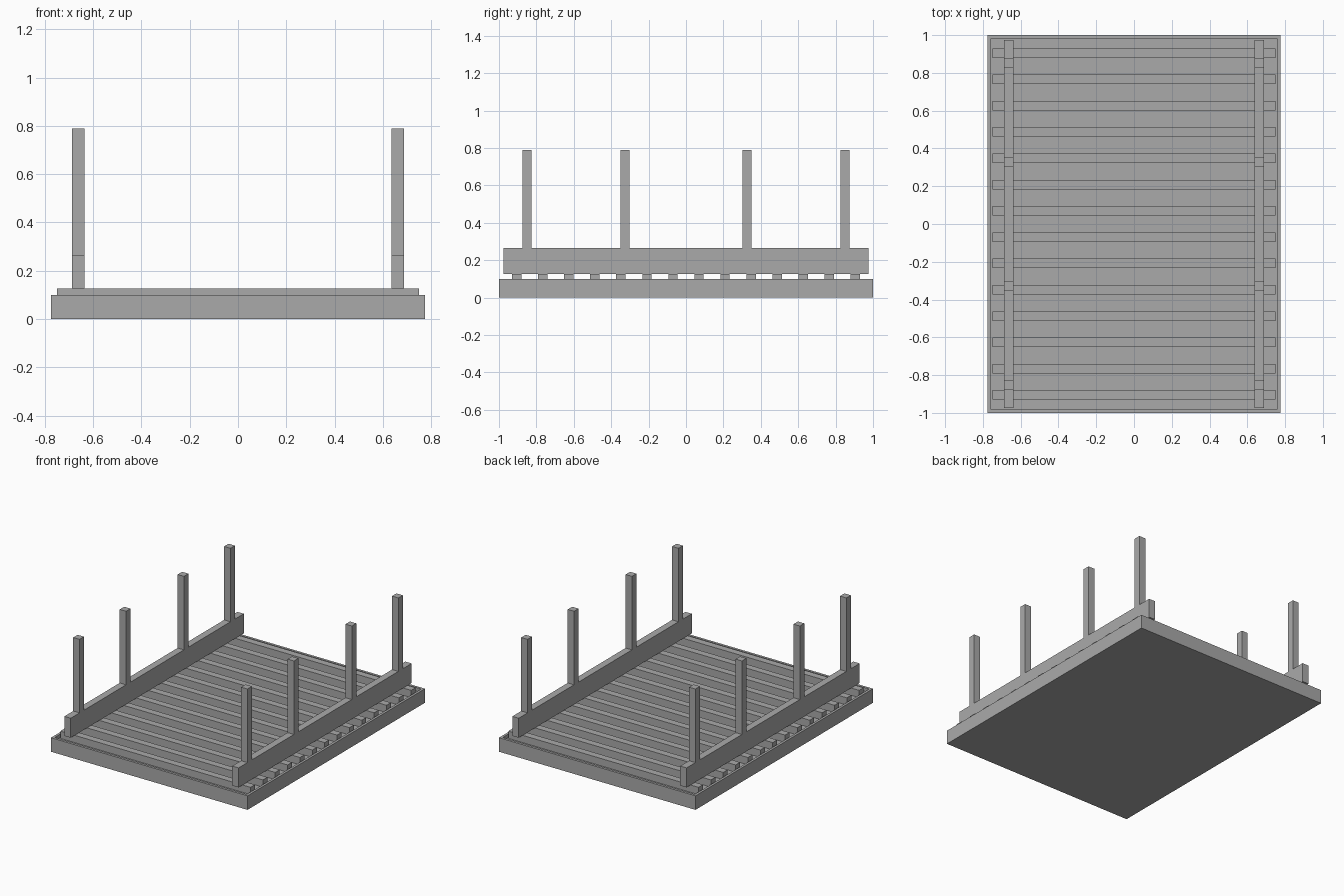
import bpy
import bmesh
from mathutils import Matrix, Vector

cube = bpy.data.objects.get("Cube")
if cube:
    bpy.data.objects.remove(cube, do_unlink=True)

# Single plain grey finish
grey = bpy.data.materials.new("plain_grey")
grey.use_nodes = True
colour = (0.4, 0.4, 0.4, 1)
grey.diffuse_color = colour
grey.node_tree.nodes["Principled BSDF"].inputs["Base Color"].default_value = colour


def box(name, x, y, z, recess=None):
    """Box between (min, max) ranges; recess = (rim width, depth) sinks the top."""
    bm = bmesh.new()
    low, high = (Vector(corner) for corner in zip(x, y, z))
    size = Matrix.Diagonal((*(high - low), 1))
    bmesh.ops.create_cube(bm, size=1, matrix=Matrix.Translation((low + high) / 2) @ size)
    if recess:
        rim, depth = recess
        bm.normal_update()
        top = max(bm.faces, key=lambda f: f.normal.z)
        bmesh.ops.inset_individual(bm, faces=[top], thickness=rim)
        # Extrude the inner face down so the rim keeps vertical walls
        inner = bmesh.ops.extrude_discrete_faces(bm, faces=[top])["faces"][0]
        bmesh.ops.translate(bm, verts=inner.verts, vec=(0, 0, -depth))
    bmesh.ops.recalc_face_normals(bm, faces=bm.faces)
    mesh = bpy.data.meshes.new(name)
    bm.to_mesh(mesh)
    bm.free()
    mesh.materials.append(grey)
    obj = bpy.data.objects.new(name, mesh)
    bpy.context.collection.objects.link(obj)
    return obj


def span(centre, width):
    return (centre - width / 2, centre + width / 2)


BAR = 0.05
SLAT_TOP = 0.127
RAIL_TOP = 0.266

# Shallow tray base
box("base_tray", span(0, 1.55), span(0, 2), (0, 0.1), recess=(0.025, 0.025))

# Row of cross slats
slat_count = 14
for i in range(slat_count):
    y = -0.905 + i * 1.81 / (slat_count - 1)
    box(f"slat_{i + 1}", span(0, 1.5), span(y, BAR), (0.075, SLAT_TOP))

# Side rails, each carrying four posts
for side, x in (("left", 0.662), ("right", -0.662)):
    box(f"{side}_rail", span(x, BAR), span(0, 1.95), (SLAT_TOP, RAIL_TOP))
    for i, y in enumerate((-0.85, -0.326, 0.326, 0.85)):
        box(f"{side}_post_{i + 1}", span(x, BAR), span(y, BAR), (RAIL_TOP, 0.79))
